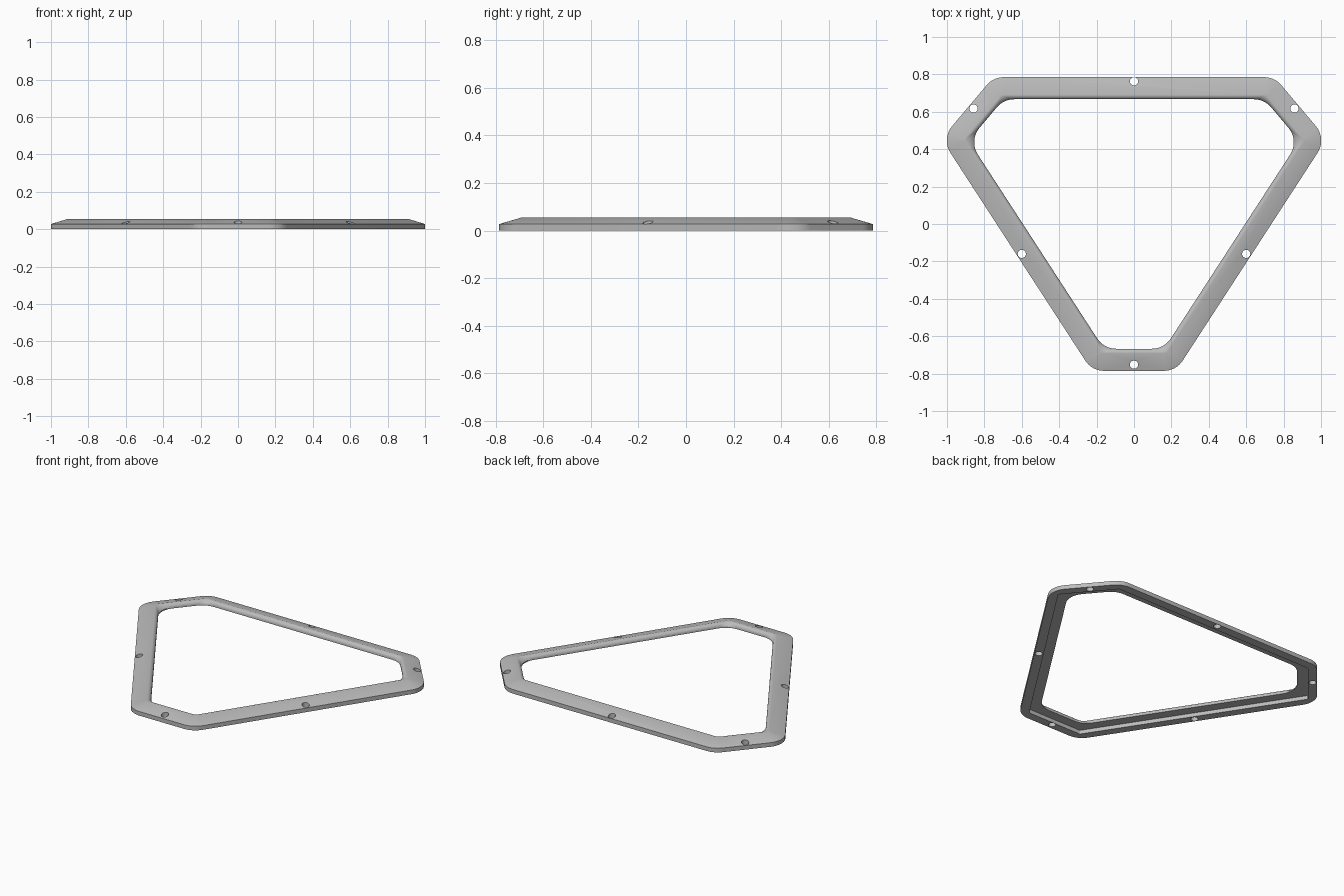
import bpy, bmesh, math
from mathutils import Vector

if "Cube" in bpy.data.objects:
    bpy.data.objects.remove(bpy.data.objects["Cube"])

grey = bpy.data.materials.new("mid grey")
grey.use_nodes = True
grey.diffuse_color = (0.5, 0.5, 0.5, 1)
grey.node_tree.nodes["Principled BSDF"].inputs["Base Color"].default_value = (0.5, 0.5, 0.5, 1)

# Sharp outline of the frame, counter-clockwise, mirrored about x
right_half = [(0.225, -0.785), (1.03, 0.455), (0.752, 0.785)]
outline = [Vector(p) for p in right_half + [(-x, y) for x, y in reversed(right_half)]]
STEPS = 10


def ring(inset, z, radius):
    """Outline offset inwards, with every corner rounded to the radius."""
    points = []
    for i, corner in enumerate(outline):
        d_in = (corner - outline[i - 1]).normalized()
        d_out = (outline[(i + 1) % len(outline)] - corner).normalized()
        n_in, n_out = Vector((d_in.y, -d_in.x)), Vector((d_out.y, -d_out.x))
        bisector = (n_in + n_out).normalized()
        centre = corner - bisector * (inset + radius) / bisector.dot(n_in)
        start = math.atan2(n_in.y, n_in.x)
        turn = n_in.angle(n_out)
        for k in range(STEPS + 1):
            a = start + turn * k / STEPS
            points.append((centre.x + radius * math.cos(a), centre.y + radius * math.sin(a), z))
    return points


# Cross-section: outer wall, slope, rounded inner edge, stepped underside
WIDTH, ROUND, TOP = 0.118, 0.023, 0.055
section = [(0, 0, 0.12), (0, 0.027, 0.12)]
for k in range(7):
    a = math.radians(15 * k)
    section.append((WIDTH - ROUND + ROUND * math.sin(a), TOP - ROUND + ROUND * math.cos(a),
                    0.01 + 0.11 * k / 6))
section += [(WIDTH, 0.025, 0.12), (0.055, 0.025, 0.005), (0.055, 0, 0.005)]

bm = bmesh.new()
rings = [[bm.verts.new(p) for p in ring(*s)] for s in section]
for a, b in zip(rings, rings[1:] + rings[:1]):
    for i in range(len(a)):
        j = (i + 1) % len(a)
        bm.faces.new((a[i], a[j], b[j], b[i]))
bmesh.ops.recalc_face_normals(bm, faces=bm.faces)
mesh = bpy.data.meshes.new("frame")
bm.to_mesh(mesh)
bm.free()
mesh.materials.append(grey)
frame = bpy.data.objects.new("frame", mesh)
bpy.context.collection.objects.link(frame)

# Screw holes, one in the middle of each side
bpy.context.view_layer.objects.active = frame
for x, y in [(0, 0.763), (0, -0.752), (0.858, 0.617), (-0.858, 0.617), (0.6, -0.16), (-0.6, -0.16)]:
    bpy.ops.mesh.primitive_cylinder_add(vertices=24, radius=0.022, depth=0.3, location=(x, y, 0))
    cutter = bpy.context.object
    cutter.name = "hole_cutter"
    cutter.hide_render = True
    cut = frame.modifiers.new("hole", 'BOOLEAN')
    cut.object, cut.operation, cut.solver = cutter, 'DIFFERENCE', 'EXACT'
    bpy.context.view_layer.objects.active = frame
    bpy.ops.object.modifier_apply(modifier=cut.name)
    bpy.data.objects.remove(cutter)

bpy.ops.object.select_all(action='DESELECT')
frame.select_set(True)
bpy.ops.object.shade_smooth_by_angle(angle=math.radians(25))
